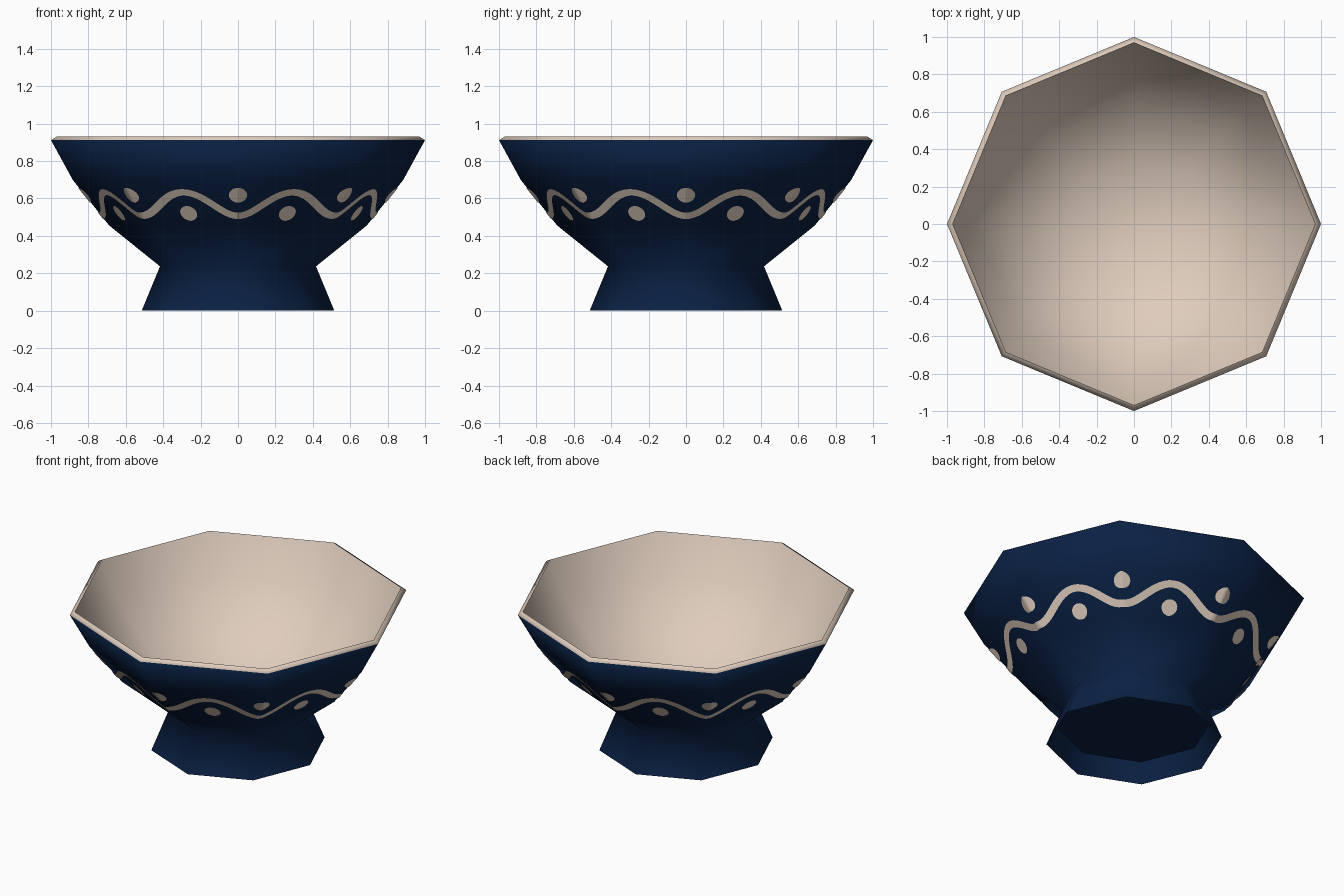
import bpy, bmesh, math

if "Cube" in bpy.data.objects:
    bpy.data.objects.remove(bpy.data.objects["Cube"])

SIDES = 8


def material(name, rgb):
    m = bpy.data.materials.new(name)
    m.diffuse_color = (*rgb, 1)
    m.use_nodes = True
    m.node_tree.nodes["Principled BSDF"].inputs["Base Color"].default_value = m.diffuse_color
    return m


blue = material("navy glaze", (0.003, 0.015, 0.058))
cream = material("cream glaze", (0.74, 0.61, 0.51))


def finish(bm, name, mats, angle):
    me = bpy.data.meshes.new(name)
    bm.to_mesh(me)
    bm.free()
    ob = bpy.data.objects.new(name, me)
    bpy.context.collection.objects.link(ob)
    for m in mats:
        me.materials.append(m)
    bpy.ops.object.select_all(action='DESELECT')
    ob.select_set(True)
    bpy.context.view_layer.objects.active = ob
    bpy.ops.object.shade_smooth_by_angle(angle=math.radians(angle))
    return ob


def corner(k, r, z):
    a = 2 * math.pi * k / SIDES - math.pi / 2
    return (r * math.cos(a), r * math.sin(a), z)


# Bowl: octagonal lathe, from the hollow foot up the outside and down the inside
profile = [(0.460, 0.12), (0.515, 0), (0.417, 0.237), (0.688, 0.455), (0.882, 0.697),
           (1.0, 0.912), (0.97, 0.93), (0.855, 0.69), (0.65, 0.445), (0.36, 0.28)]
LIP = 5  # segments from here on are cream
bm = bmesh.new()
rings = [[bm.verts.new(corner(k, r, z)) for k in range(SIDES)] for r, z in profile]
for i in range(len(rings) - 1):
    for k in range(SIDES):
        n = (k + 1) % SIDES
        f = bm.faces.new((rings[i][k], rings[i][n], rings[i + 1][n], rings[i + 1][k]))
        f.material_index = 1 if i >= LIP else 0
# inside floor
floor = bm.verts.new((0, 0, 0.24))
for k in range(SIDES):
    bm.faces.new((rings[-1][k], rings[-1][(k + 1) % SIDES], floor)).material_index = 1
finish(bm, "bowl", [blue, cream], 90)

# Flat underside within the foot
bm = bmesh.new()
bm.faces.new([bm.verts.new(corner(k, *profile[0])) for k in reversed(range(SIDES))])
finish(bm, "foot_underside", [blue], 30)

# Painted band: thin sheets laid on the lower belly, folded at the corners
(R0, Z0), (R1, Z1) = profile[3], profile[4]
FACET = 0.60   # facet width at the band
SLANT = 0.79   # height gained per unit along the wall
LIFT = 0.005


def on_wall(s, z):
    """Point on the wall; s counts facets round from the front corner."""
    r = R0 + (R1 - R0) * (z - Z0) / (Z1 - Z0) + LIFT
    k = math.floor(s + 1e-6)
    u = s - k
    a, b = corner(k, r, z), corner(k + 1, r, z)
    return [p + (q - p) * u for p, q in zip(a, b)]


def strip(bm, pairs):
    """Quads between lower and upper (s, z) points."""
    cols = [[bm.verts.new(on_wall(*p)) for p in pair] for pair in pairs]
    for a, b in zip(cols, cols[1:]):
        bm.faces.new((a[0], b[0], b[1], a[1]))


# Wavy line with a trough on each corner
bm = bmesh.new()
STEPS, MID, AMP, HALF = 24, 0.570, 0.063, 0.022
pairs = []
for i in range(SIDES * STEPS + 1):
    s = i / STEPS
    z = MID - AMP * math.cos(2 * math.pi * s)
    slope = AMP * 2 * math.pi * math.sin(2 * math.pi * s) / FACET / SLANT
    n = math.hypot(1, slope)
    ds, dz = -slope / n * HALF / FACET, HALF * SLANT / n
    pairs.append(((s - ds, z - dz), (s + ds, z + dz)))
strip(bm, pairs)
finish(bm, "painted_wave", [cream], 60)

# Dots above each trough and below each crest
bm = bmesh.new()
RAD = 0.050
for k in range(SIDES):
    for s, z in ((k, 0.617), (k + 0.5, 0.520)):
        pairs = []
        for i in range(13):
            t = math.radians(175 - 170 * i / 12)
            c, h = s + RAD * math.cos(t) / FACET, RAD * SLANT * math.sin(t)
            pairs.append(((c, z - h), (c, z + h)))
        strip(bm, pairs)
finish(bm, "painted_dots", [cream], 60)
